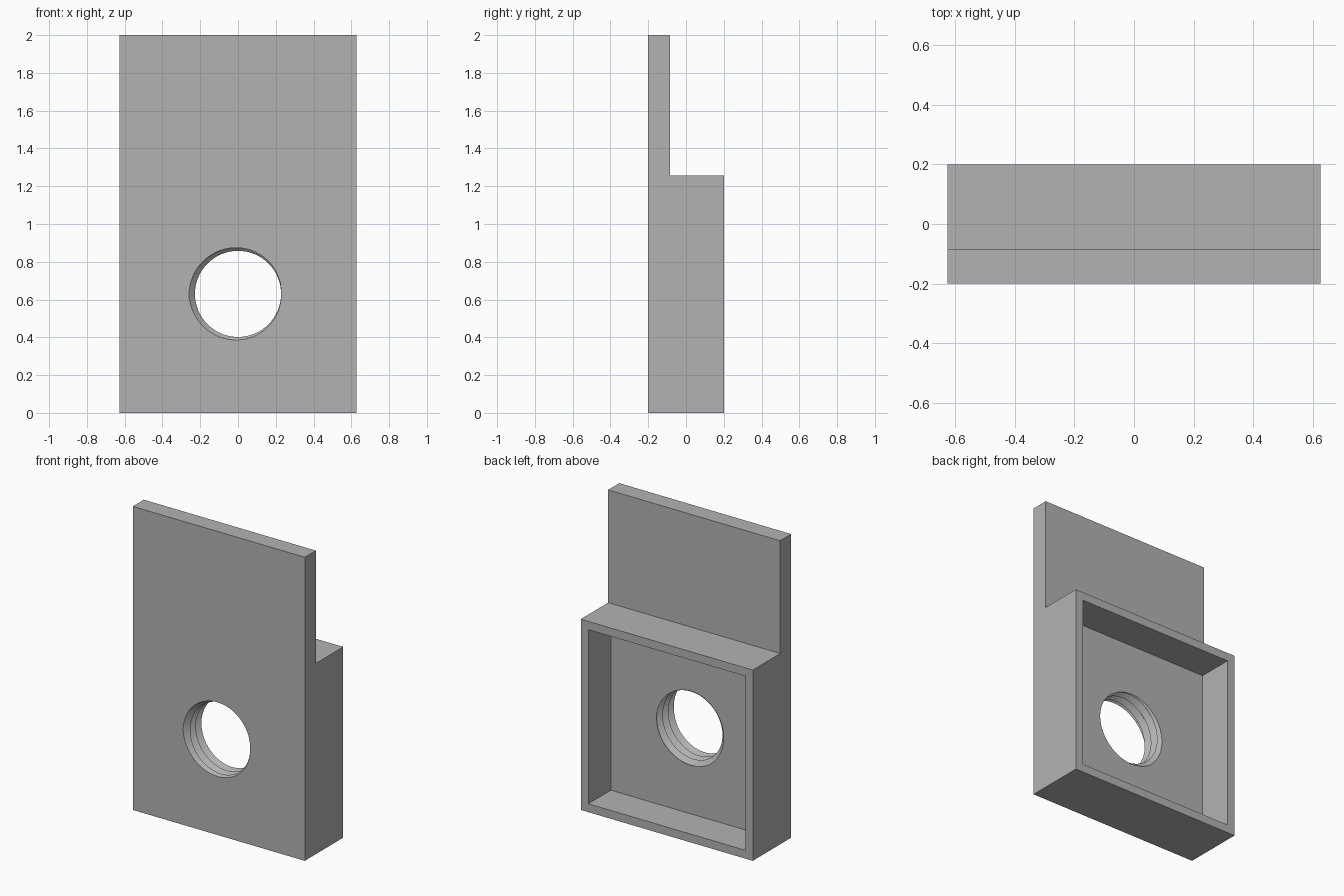
import bpy, bmesh, math

if "Cube" in bpy.data.objects:
    bpy.data.objects.remove(bpy.data.objects["Cube"], do_unlink=True)

HALF_W, FRONT, BACK, PLATE_BACK = 0.627, -0.2, 0.2, -0.085
BOX_TOP, TOP, WALL, FLOOR = 1.257, 2.0, 0.055, -0.035
HOLE_Z, R_MIN, R_MAX, PITCH, SEGMENTS = 0.63, 0.228, 0.26, 0.058, 64

grey = bpy.data.materials.new("plain grey")
grey.use_nodes = True
colour = (0.45, 0.45, 0.45, 1)
grey.diffuse_color = colour
grey.node_tree.nodes["Principled BSDF"].inputs["Base Color"].default_value = colour


def add_object(name, bm):
    bmesh.ops.recalc_face_normals(bm, faces=bm.faces)
    mesh = bpy.data.meshes.new(name)
    bm.to_mesh(mesh)
    bm.free()
    mesh.materials.append(grey)
    obj = bpy.data.objects.new(name, mesh)
    bpy.context.collection.objects.link(obj)
    return obj


def extrude_profile(name, points, half_width):
    """Extrude a (y, z) outline along x."""
    bm = bmesh.new()
    face = bm.faces.new([bm.verts.new((-half_width, y, z)) for y, z in points])
    moved = bmesh.ops.extrude_face_region(bm, geom=[face])["geom"]
    verts = [v for v in moved if isinstance(v, bmesh.types.BMVert)]
    bmesh.ops.translate(bm, verts=verts, vec=(2 * half_width, 0, 0))
    return add_object(name, bm)


def thread_cutter(name, start, turns):
    """Solid screw with a V thread running along y."""
    bm = bmesh.new()
    last = 2 * turns
    grid = []
    for i in range(SEGMENTS):
        a = 2 * math.pi * i / SEGMENTS
        column = []
        for k in range(last + 1):
            r = R_MIN if k % 2 else R_MAX
            y = start + PITCH * (k / 2 - i / SEGMENTS)
            column.append(bm.verts.new((r * math.cos(a), y, HOLE_Z + r * math.sin(a))))
        grid.append(column)
    # Flanks: the last column joins the first one, a full pitch along
    for i in range(SEGMENTS):
        shift = 2 if i == SEGMENTS - 1 else 0
        here, there = grid[i], grid[(i + 1) % SEGMENTS]
        for k in range(shift, last):
            bm.faces.new((here[k], here[k + 1], there[k + 1 - shift], there[k - shift]))
    # Caps
    near = [c[0] for c in grid] + grid[-1][1:3]
    far = [c[last] for c in grid] + grid[0][last - 2:last]
    for rim, y in ((near, start - PITCH), (far, start + PITCH * turns)):
        hub = bm.verts.new((0, y, HOLE_Z))
        for a, b in zip(rim, rim[1:] + rim[:1]):
            bm.faces.new((a, b, hub))
    return add_object(name, bm)


# Plate with a deep box on its lower back
body = extrude_profile("mounting_plate", [
    (FRONT, 0), (BACK, 0), (BACK, BOX_TOP), (PLATE_BACK, BOX_TOP),
    (PLATE_BACK, TOP), (FRONT, TOP)], HALF_W)

# Open pocket in the back of the box
pocket = extrude_profile("pocket_cutter", [
    (FLOOR, WALL), (BACK + 0.1, WALL), (BACK + 0.1, BOX_TOP - WALL),
    (FLOOR, BOX_TOP - WALL)], HALF_W - WALL)

# Threaded hole: the groove meets the front face on the right side
thread = thread_cutter("thread_cutter", FRONT - 1.5 * PITCH, 7)

bpy.context.view_layer.objects.active = body
for cutter in (pocket, thread):
    cutter.hide_render = True
    cut = body.modifiers.new(cutter.name, "BOOLEAN")
    cut.operation, cut.solver, cut.object = "DIFFERENCE", "EXACT", cutter
    bpy.ops.object.modifier_apply(modifier=cut.name)
    bpy.data.objects.remove(cutter, do_unlink=True)

# Smooth the thread while keeping crests and box edges sharp
bpy.ops.object.select_all(action="DESELECT")
body.select_set(True)
bpy.ops.object.shade_smooth_by_angle(angle=math.radians(30))
